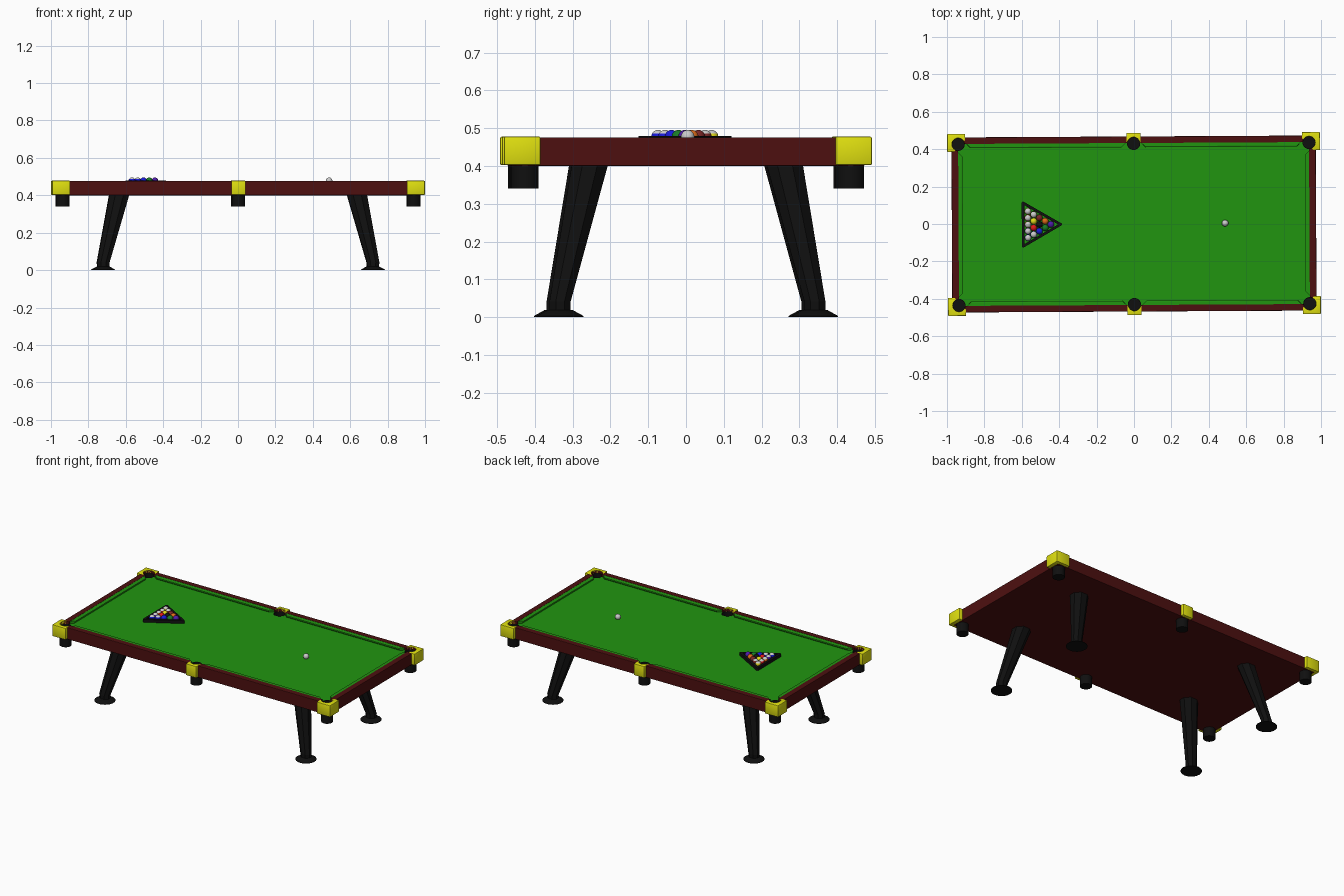
import bpy, bmesh
from math import pi, sin, cos, radians
from mathutils import Vector

if "Cube" in bpy.data.objects:
    bpy.data.objects.remove(bpy.data.objects["Cube"])


def mat(name, *rgb):
    m = bpy.data.materials.new(name)
    m.diffuse_color = (*rgb, 1)
    m.use_nodes = True
    m.node_tree.nodes["Principled BSDF"].inputs["Base Color"].default_value = m.diffuse_color
    return m


WOOD = mat("wood", 0.075, 0.005, 0.005)
BRASS = mat("brass", 0.75, 0.75, 0.005)
FELT = mat("felt", 0.015, 0.3, 0.005)
BLACK = mat("black", 0.005, 0.005, 0.005)
WHITE = mat("white", 0.75, 0.75, 0.75)
COLOURS = {
    "yellow": mat("ball_yellow", 0.75, 0.7, 0.01), "red": mat("ball_red", 0.75, 0.01, 0.01),
    "orange": mat("ball_orange", 0.75, 0.15, 0.01), "blue": mat("ball_blue", 0.01, 0.01, 0.7),
    "purple": mat("ball_purple", 0.08, 0.01, 0.4), "green": mat("ball_green", 0.01, 0.2, 0.02),
    "maroon": mat("ball_maroon", 0.2, 0.02, 0.02), "black": BLACK}


def loft(name, rings, material, closed=False, smooth=0, bevel=0):
    """Skin a list of (plan points, z) rings."""
    bm = bmesh.new()
    vs = [[bm.verts.new((x, y, z)) for x, y in pts] for pts, z in rings]
    n = len(vs[0])
    for a, b in zip(vs, vs[1:] + vs[:1] if closed else vs[1:]):
        for i in range(n):
            j = (i + 1) % n
            bm.faces.new((a[i], a[j], b[j], b[i]))
    if not closed:
        bm.faces.new(vs[0])
        bm.faces.new(vs[-1])
    bmesh.ops.recalc_face_normals(bm, faces=bm.faces)
    if bevel:
        bmesh.ops.bevel(bm, geom=bm.edges[:], offset=bevel, segments=2, profile=0.5, affect='EDGES')
    return finish(name, bm, [material], smooth)


def finish(name, bm, materials, smooth=0):
    me = bpy.data.meshes.new(name)
    bm.to_mesh(me)
    bm.free()
    for m in materials:
        me.materials.append(m)
    if smooth:
        me.shade_smooth()
        me.set_sharp_from_angle(angle=radians(smooth))
    ob = bpy.data.objects.new(name, me)
    bpy.context.collection.objects.link(ob)
    return ob


def ring(cx, cy, rx, ry, n=32, turn=0):
    return [(cx + rx * cos(turn + 2 * pi * i / n), cy + ry * sin(turn + 2 * pi * i / n)) for i in range(n)]


def rect(x0, x1, y0, y1):
    return [(x0, y0), (x1, y0), (x1, y1), (x0, y1)]


def flip(pts, sx, sy):
    return [(x * sx, y * sy) for x, y in pts]


def cut(ob, cutter):
    m = ob.modifiers.new("cut", 'BOOLEAN')
    m.operation, m.solver, m.object = 'DIFFERENCE', 'EXACT', cutter


QUADS = [(sx, sy) for sx in (-1, 1) for sy in (-1, 1)]
POCKETS = [(x, y) for x in (-0.938, 0, 0.938) for y in (-0.431, 0.431)]
BED, TOP = 0.46, 0.476

# hidden cutters: pocket holes and the recess for the bed
bm = bmesh.new()
for x, y in POCKETS:
    a, b = ([bm.verts.new((*p, z)) for p in ring(x, y, 0.0335, 0.0335)] for z in (0.36, 0.52))
    bm.faces.new(a[::-1])
    bm.faces.new(b)
    for i in range(32):
        bm.faces.new((a[i], a[(i + 1) % 32], b[(i + 1) % 32], b[i]))
holes = finish("pocket_cutter", bm, [BLACK])
recess = loft("recess_cutter", [(rect(-0.938, 0.938, -0.433, 0.433), z) for z in (0.44, 0.52)], WOOD)
for c in (holes, recess):
    c.hide_render = True
    c.hide_set(True)

# wooden frame and felt bed
frame = loft("frame", [(rect(-0.974, 0.974, -0.468, 0.468), z) for z in (0.40, TOP)], WOOD, bevel=0.003)
cut(frame, recess)
cut(frame, holes)
bed = loft("felt_bed", [(rect(-0.94, 0.94, -0.435, 0.435), z) for z in (0.435, BED)], FELT)
cut(bed, holes)

# cushions with an undercut nose
def cushion(name, back, nose, under, sx, sy):
    loft(name, [(flip(back + under, sx, sy), BED - 0.002), (flip(back + nose, sx, sy), 0.468),
                (flip(back + nose, sx, sy), 0.473), (flip(back + [(p[0], p[1]) for p in under], sx, sy), 0.475)], FELT)


for sx, sy in QUADS:
    cushion("long_cushion", [(0.04, 0.434), (0.895, 0.434)], [(0.872, 0.410), (0.065, 0.410)],
            [(0.876, 0.416), (0.060, 0.416)], sx, sy)
for sx in (-1, 1):
    cushion("short_cushion", [(0.939, 0.388), (0.939, -0.388)], [(0.915, -0.365), (0.915, 0.365)],
            [(0.921, -0.37), (0.921, 0.37)], sx, 1)

# corner and side pocket caps
corner = [(0.997, 0.487), (0.90, 0.487), (0.90, 0.452), (0.928, 0.42), (0.96, 0.39), (0.997, 0.39)]
for sx, sy in QUADS:
    cut(loft("corner_cap", [(flip(corner, sx, sy), z) for z in (0.402, 0.478)], BRASS,
             smooth=40, bevel=0.005), holes)
for sy in (-1, 1):
    cut(loft("side_cap", [(flip(rect(-0.038, 0.038, 0.434, 0.487), 1, sy), z) for z in (0.402, 0.478)],
             BRASS, smooth=40, bevel=0.005), holes)

# pocket cups
for x, y in POCKETS:
    loft("pocket_cup", [(ring(x, y, r, r), z) for r, z in
                        ((0.0355, 0.34), (0.0355, 0.461), (0.032, 0.461), (0.032, 0.345))], BLACK, smooth=40)

# splayed octagonal legs on round feet
k = 1 / cos(pi / 8)
for sx, sy in QUADS:
    rows = [(0.635, 0.2575, 0.053, 0.048, 0.405), (0.721, 0.337, 0.033, 0.028, 0.042),
            (0.721, 0.337, 0.031, 0.028, 0.012)]
    loft("leg", [(flip(ring(x, y, rx * k, ry * k, 8, pi / 8), sx, sy), z) for x, y, rx, ry, z in rows], BLACK)
    loft("foot", [(flip(ring(0.721, 0.337, r, r), sx, sy), z) for r, z in
                  ((0.062, 0), (0.062, 0.003), (0.033, 0.019))], BLACK, smooth=40)

# balls
R = 0.0177


def ball(name, x, y, colour, stripe=False):
    bm = bmesh.new()
    bmesh.ops.create_uvsphere(bm, u_segments=20, v_segments=12, radius=R)
    for f in bm.faces:
        f.material_index = int(stripe and abs(f.calc_center_median().z) > 0.55 * R)
    bmesh.ops.translate(bm, verts=bm.verts, vec=Vector((x, y, BED + R)))
    finish(name, bm, [colour, WHITE], 60)


ball("cue_ball", 0.487, 0.002, WHITE)
ROWS = ["yellow* red* orange* purple* blue*", "maroon* yellow red blue*", "maroon black blue",
        "orange green", "purple"]
for i, row in enumerate(ROWS):
    names = row.split()
    for j, c in enumerate(names):
        ball("racked_ball", -0.567 + i * R * 3 ** 0.5, ((len(names) - 1) / 2 - j) * 2 * R,
             COLOURS[c.strip("*")], c.endswith("*"))

# triangular rack
def rounded_triangle(inradius, c):
    return [(-0.526 + 2 * inradius * cos(a) + c * cos(a + t), 2 * inradius * sin(a) + c * sin(a + t))
            for a in (0, 2 * pi / 3, 4 * pi / 3) for t in [radians(d) for d in (-60, -30, 0, 30, 60)]]


outer, inner = rounded_triangle(0.067, 0.007), rounded_triangle(0.057, 0.003)
loft("rack", [(outer, BED), (outer, 0.479), (inner, 0.479), (inner, BED)], BLACK, closed=True)

# the whole table stands very slightly turned
for ob in bpy.context.collection.objects:
    ob.rotation_euler.z = 0.0053
